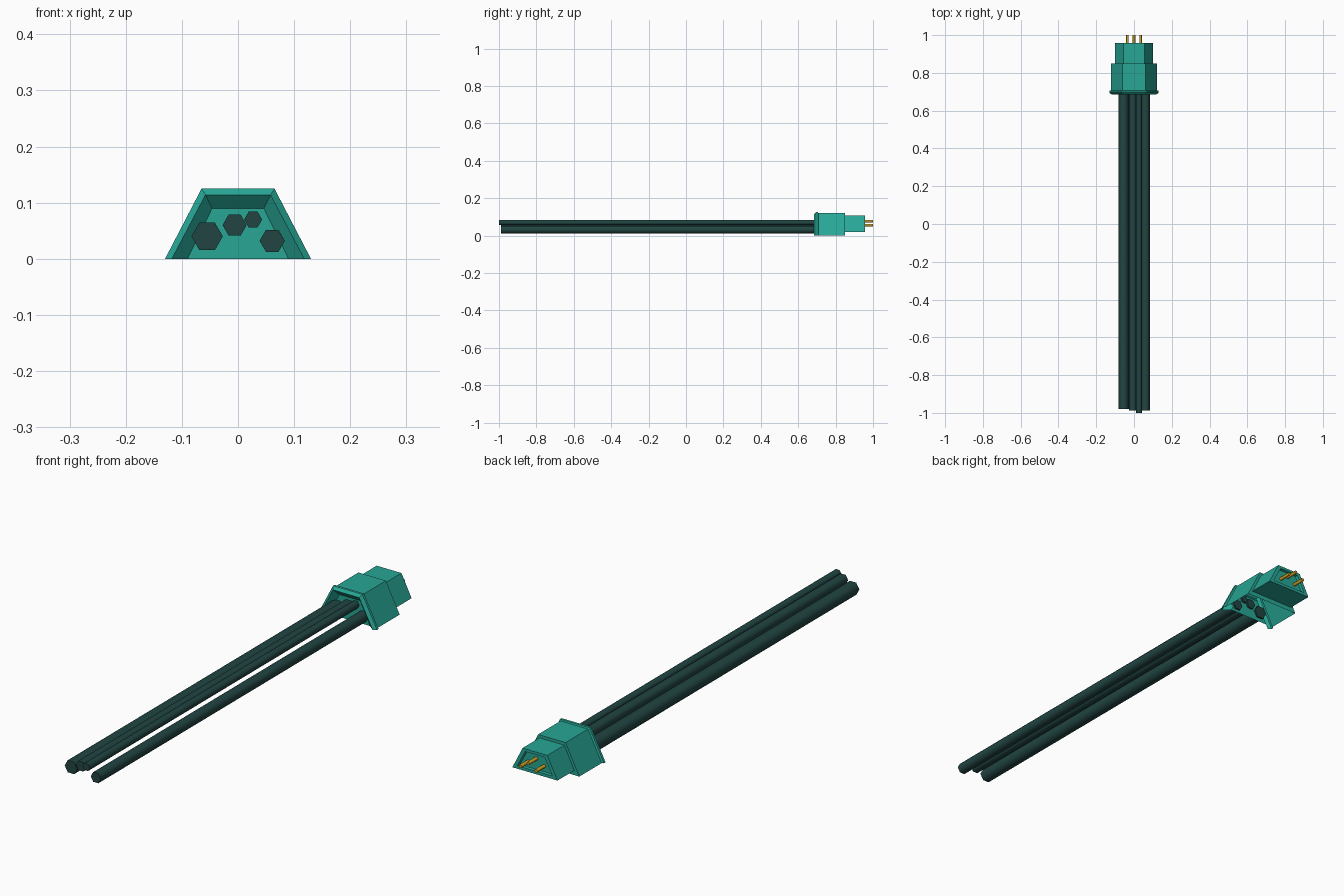
import bpy, bmesh, math
from mathutils import Matrix, Vector

if "Cube" in bpy.data.objects:
    bpy.data.objects.remove(bpy.data.objects["Cube"])


def material(name, rgb):
    m = bpy.data.materials.new(name)
    m.diffuse_color = (*rgb, 1)
    m.use_nodes = True
    m.node_tree.nodes["Principled BSDF"].inputs["Base Color"].default_value = m.diffuse_color
    return m


TEAL = material("teal_plastic", (0.02, 0.38, 0.30))
DARK = material("dark_cable", (0.015, 0.06, 0.055))
GOLD = material("gold_pin", (0.65, 0.38, 0.02))


def finish(name, bm, mat, angle):
    me = bpy.data.meshes.new(name)
    bmesh.ops.recalc_face_normals(bm, faces=bm.faces)
    bm.to_mesh(me)
    bm.free()
    ob = bpy.data.objects.new(name, me)
    bpy.context.collection.objects.link(ob)
    me.materials.append(mat)
    bpy.ops.object.select_all(action='DESELECT')
    bpy.context.view_layer.objects.active = ob
    ob.select_set(True)
    bpy.ops.object.shade_smooth_by_angle(angle=math.radians(angle))
    return ob


def rod(name, x, z, r, y0, y1, sides, mat, angle):
    """Prism along y with points on the x axis."""
    bm = bmesh.new()
    rings = []
    for y in (y0, y1):
        rings.append([bm.verts.new((x + r * math.cos(2 * math.pi * i / sides), y,
                                    z + r * math.sin(2 * math.pi * i / sides)))
                      for i in range(sides)])
    for i in range(sides):
        j = (i + 1) % sides
        bm.faces.new((rings[0][i], rings[0][j], rings[1][j], rings[1][i]))
    for ring in rings:
        bm.faces.new(ring)
    return finish(name, bm, mat, angle)


# Connector housing: trapezoid sections (y, bottom half width, top half width, bottom z, top z)
sections = [
    (0.708, 0.090, 0.046, 0.000, 0.090),   # recessed wall the cables enter
    (0.685, 0.118, 0.058, 0.000, 0.114),   # rim inner edge
    (0.695, 0.130, 0.065, 0.000, 0.125),   # rim outer edge
    (0.705, 0.130, 0.065, 0.000, 0.125),
    (0.708, 0.122, 0.061, 0.000, 0.120),   # main body
    (0.850, 0.122, 0.061, 0.000, 0.120),
    (0.850, 0.100, 0.055, 0.019, 0.108),   # plug neck
    (0.957, 0.100, 0.055, 0.019, 0.108),
    (0.957, 0.078, 0.043, 0.031, 0.097),   # pin socket
    (0.947, 0.074, 0.041, 0.033, 0.095),
]
CLOSED_FROM = 5    # underside is open ahead of the neck
bm = bmesh.new()
rings = [[bm.verts.new(p) for p in ((-b, y, z0), (-t, y, z1), (t, y, z1), (b, y, z0))]
         for y, b, t, z0, z1 in sections]
for k in range(len(rings) - 1):
    for i in range(4 if k >= CLOSED_FROM else 3):
        j = (i + 1) % 4
        bm.faces.new((rings[k][i], rings[k][j], rings[k + 1][j], rings[k + 1][i]))
bm.faces.new(rings[0])
bm.faces.new(rings[-1])
finish("connector_housing", bm, TEAL, 35)

# Four hexagonal cables
cables = [(-0.055, 0.040, 0.028, -0.98), (-0.006, 0.060, 0.0215, -0.988),
          (0.027, 0.070, 0.016, -1.0), (0.061, 0.032, 0.0225, -0.988)]
for n, (x, z, r, y0) in enumerate(cables, 1):
    rod(f"cable_{n}", x, z, r, y0, 0.715, 6, DARK, 65)

# Three contact pins, the middle one raised
for n, (x, z) in enumerate([(-0.035, 0.056), (0.0, 0.077), (0.035, 0.056)], 1):
    rod(f"contact_pin_{n}", x, z, 0.007, 0.94, 1.0, 6, GOLD, 65)
